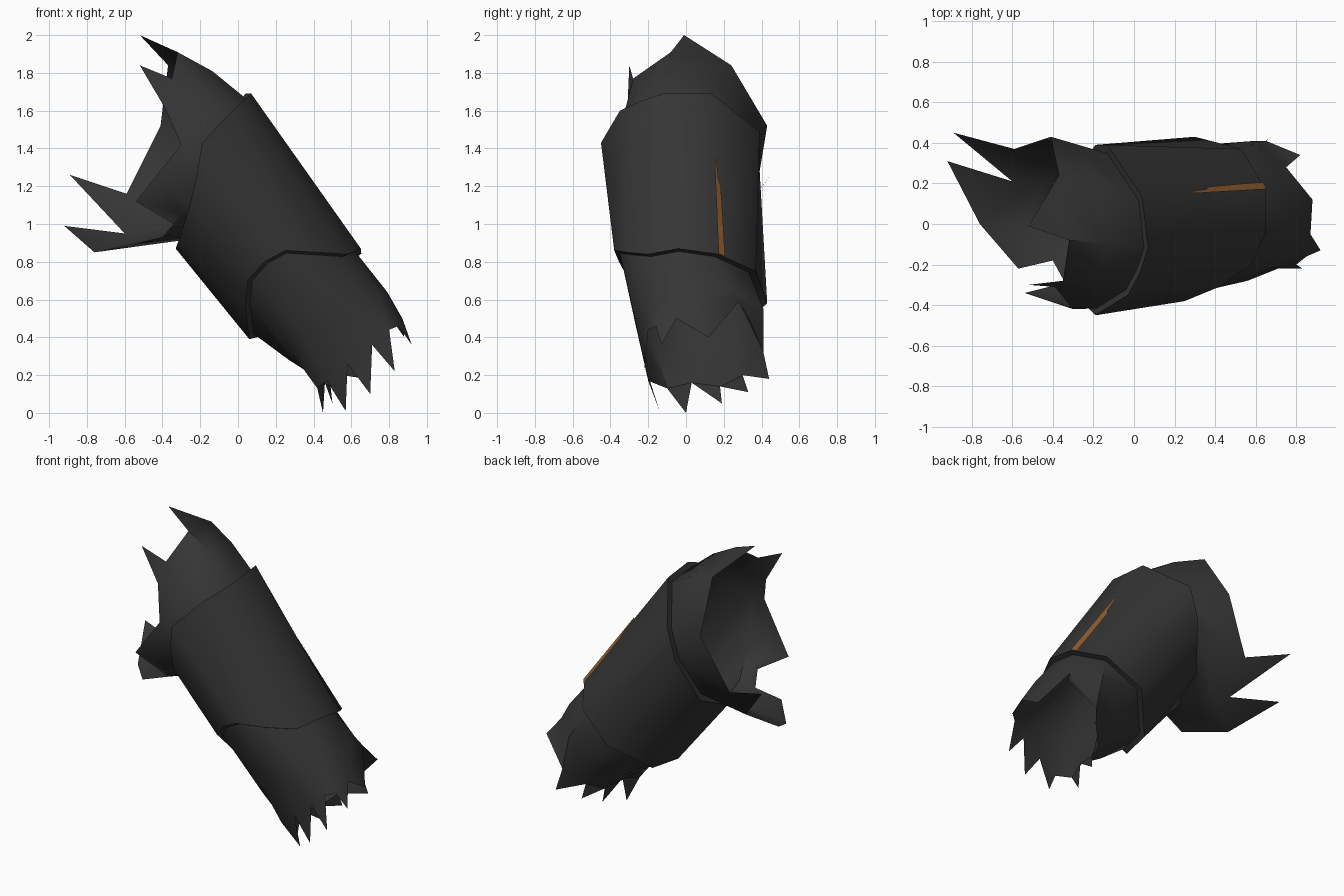
import bpy, bmesh
from mathutils import Vector

if "Cube" in bpy.data.objects:
    bpy.data.objects.remove(bpy.data.objects["Cube"])


def material(name, rgb):
    m = bpy.data.materials.new(name)
    m.diffuse_color = (*rgb, 1)
    m.use_nodes = True
    m.node_tree.nodes["Principled BSDF"].inputs["Base Color"].default_value = m.diffuse_color
    return m


charcoal = material("charcoal_cloth", (0.036, 0.036, 0.036))
orange = material("burnt_orange", (0.28, 0.115, 0.032))


def ring(points):
    return [Vector(p) for p in points]


def shrink(points, k):
    c = sum(points, Vector()) / len(points)
    return [c + (p - c) * k for p in points]


def tube(name, rings, mat, tips=()):
    """Loft through rings; tips = (ring index, {slot: point}) adds torn points to an edge."""
    bm = bmesh.new()
    rows = [[bm.verts.new(p) for p in r] for r in rings]
    n = len(rows[0])
    for a, b in zip(rows, rows[1:]):
        for i in range(n):
            j = (i + 1) % n
            bm.faces.new((a[i], a[j], b[j], b[i]))
    for row, spikes in tips:
        for i, p in spikes.items():
            a, b = rows[row][i], rows[row][(i + 1) % n]
            t = bm.verts.new(p)
            bm.faces.new((b, a, t) if row == 0 else (a, b, t))
    bm.normal_update()
    # make the outside face outward
    k = len(rings) // 2
    mid = sum((v.co for v in rows[k - 1] + rows[k]), Vector()) / (2 * n)
    faces = [f for f in bm.faces if all(v in rows[k - 1] + rows[k] for v in f.verts)]
    if sum(f.normal.dot(f.calc_center_median() - mid) for f in faces) < 0:
        bmesh.ops.reverse_faces(bm, faces=bm.faces[:])
    me = bpy.data.meshes.new(name)
    bm.to_mesh(me)
    bm.free()
    me.materials.append(mat)
    ob = bpy.data.objects.new(name, me)
    bpy.context.collection.objects.link(ob)
    bpy.ops.object.select_all(action='DESELECT')
    bpy.context.view_layer.objects.active = ob
    ob.select_set(True)
    bpy.ops.object.shade_smooth_by_angle(angle=0.75)
    return ob


# Outer cuff with turned-in rims
upper_rim = ring([
    (.07, -.12, 1.69), (.03, -.24, 1.65), (-.03, -.35, 1.60), (-.19, -.45, 1.43),
    (-.22, -.42, 1.25), (-.26, -.33, 1.08), (-.31, -.16, .92), (-.33, .02, .87),
    (-.29, .26, .98), (-.19, .39, 1.28), (-.13, .39, 1.49), (.04, .135, 1.69)])
lower_rim = ring([
    (.65, -.04, .87), (.58, -.20, .84), (.42, -.31, .85), (.25, -.38, .86),
    (.14, -.355, .80), (.05, -.30, .70), (.04, -.15, .56), (.06, 0, .39),
    (.10, .22, .40), (.30, .43, .58), (.53, .37, .75), (.65, .17, .84)])
tube("outer_cuff", [shrink(upper_rim, .91), upper_rim, lower_rim, shrink(lower_rim, .91)],
     charcoal)

# Torn lining running through the cuff and out at both ends
upper_edge = ring([
    (-.32, -.08, 1.91), (-.35, -.28, 1.77), (-.39, -.31, 1.62), (-.30, -.42, 1.42),
    (-.54, -.34, 1.12), (-.34, -.29, 1.0), (-.40, -.18, .93), (-.76, 0, .85),
    (-.60, .21, .95), (-.59, .37, 1.16), (-.41, .43, 1.52), (-.37, .24, 1.84)])
upper_tips = {11: (-.52, -.01, 2), 1: (-.52, -.30, 1.84), 6: (-.57, -.22, .88),
              7: (-.92, .31, .99), 8: (-.89, .45, 1.26)}
wrist = ring([
    (.79, -.02, .64), (.75, -.14, .62), (.66, -.22, .59), (.56, -.28, .54),
    (.45, -.27, .48), (.35, -.24, .40), (.29, -.15, .31), (.27, 0, .28),
    (.33, .20, .28), (.48, .39, .38), (.60, .41, .55), (.73, .22, .67)])
lower_edge = ring([
    (.87, -.05, .50), (.85, -.16, .46), (.80, -.20, .44), (.71, -.22, .36),
    (.58, -.22, .26), (.47, -.20, .17), (.42, -.10, .13), (.46, .03, .16),
    (.49, .18, .14), (.55, .30, .20), (.65, .41, .32), (.75, .28, .59)])
lower_tips = {0: (.92, -.13, .36), 2: (.83, -.22, .22), 3: (.70, -.22, .10),
              4: (.57, -.14, .01), 6: (.45, 0, 0), 7: (.50, .19, .05),
              8: (.56, .33, .11), 9: (.68, .44, .18), 10: (.82, .34, .49),
              11: (.88, .12, .40)}
inner_top, inner_low = shrink(upper_rim, .91), shrink(lower_rim, .91)
# the upper part of the flare bulges outward
flare = [a.lerp(b, .5) + Vector((0, 0, .025 if a.z > 1.55 else 0))
         for a, b in zip(inner_top, upper_edge)]
tube("torn_lining", [upper_edge, flare, inner_top, inner_low, wrist, lower_edge],
     charcoal, [(0, upper_tips), (5, lower_tips)])

# Thin tapered orange stripe along the back of the cuff
lift = Vector((.75, .35, .56)) * .007
bm = bmesh.new()
pairs = []
for t, w in ((.40, .04), (.53, .07), (.56, .12), (.8, .15), (1, .17)):
    a = upper_rim[11].lerp(lower_rim[11], t)
    b = upper_rim[10].lerp(lower_rim[10], t)
    pairs.append([bm.verts.new(a.lerp(b, u) + lift) for u in (0, w)])
for (a, b), (c, d) in zip(pairs, pairs[1:]):
    bm.faces.new((a, b, d, c))
bm.normal_update()
for f in bm.faces:
    if f.normal.dot(lift) < 0:
        f.normal_flip()
me = bpy.data.meshes.new("cuff_stripe")
bm.to_mesh(me)
bm.free()
me.materials.append(orange)
bpy.context.collection.objects.link(bpy.data.objects.new("cuff_stripe", me))
